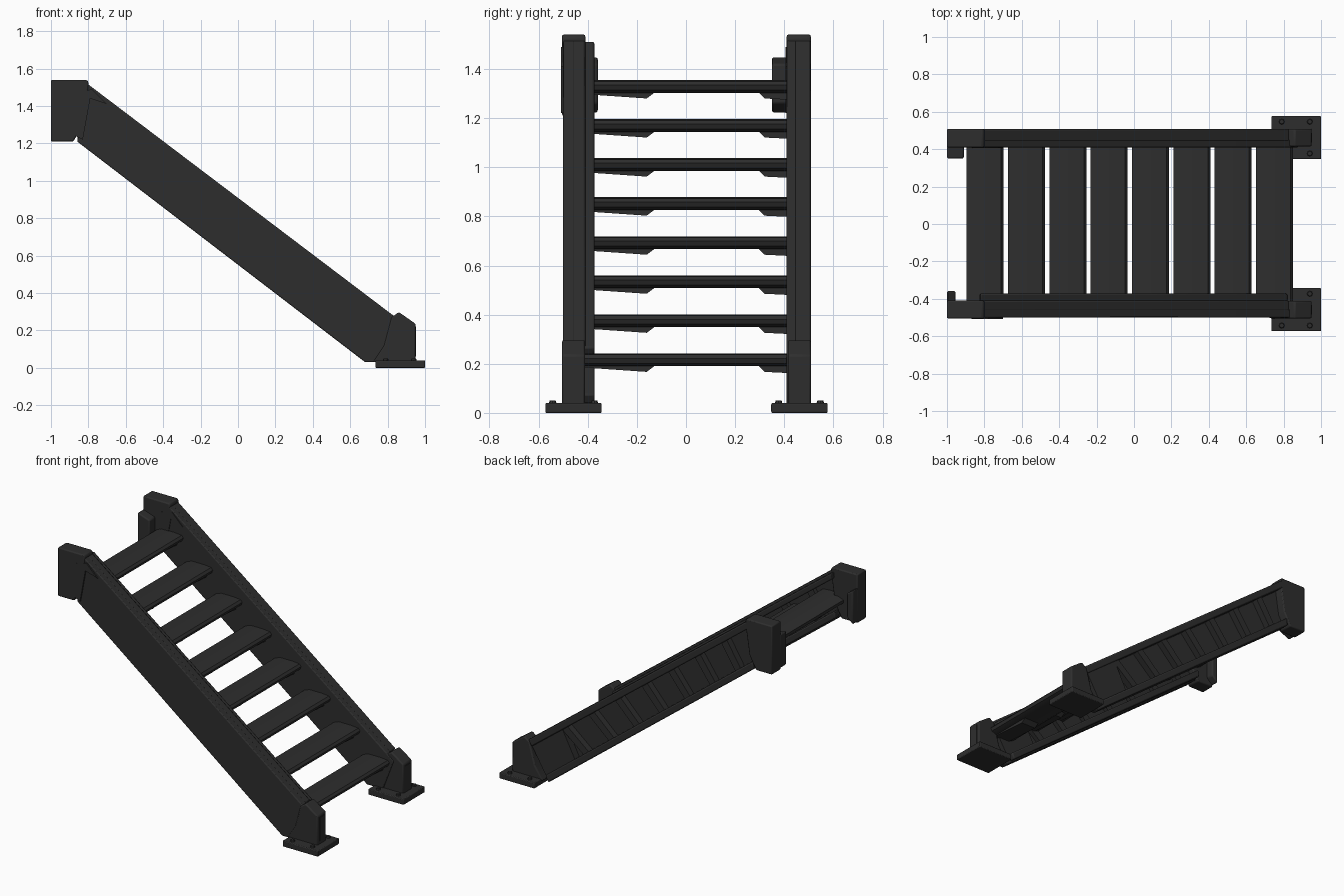
import bpy
import bmesh
from mathutils import Vector

cube = bpy.data.objects.get("Cube")
if cube:
    bpy.data.objects.remove(cube, do_unlink=True)

black = bpy.data.materials.new("charcoal black")
black.use_nodes = True
color = (0.027, 0.027, 0.027, 1)
black.diffuse_color = color
shader = black.node_tree.nodes["Principled BSDF"]
shader.inputs["Base Color"].default_value = color
shader.inputs["Roughness"].default_value = 0.8


def finish(name, bm, bevel=0.0):
    bmesh.ops.recalc_face_normals(bm, faces=bm.faces)
    mesh = bpy.data.meshes.new(name)
    bm.to_mesh(mesh)
    bm.free()
    mesh.materials.append(black)
    obj = bpy.data.objects.new(name, mesh)
    bpy.context.collection.objects.link(obj)
    if bevel:
        mod = obj.modifiers.new("soft edges", "BEVEL")
        mod.width = bevel
        mod.segments = 2
    bpy.ops.object.select_all(action="DESELECT")
    obj.select_set(True)
    bpy.context.view_layer.objects.active = obj
    bpy.ops.object.shade_smooth_by_angle(angle=0.6)
    return obj


def prism(name, points, y0, y1, bevel=0.0):
    """Side profile in x and z, pulled along y."""
    bm = bmesh.new()
    face = bm.faces.new([bm.verts.new((x, y0, z)) for x, z in points])
    ext = bmesh.ops.extrude_face_region(bm, geom=[face])
    moved = [v for v in ext["geom"] if isinstance(v, bmesh.types.BMVert)]
    bmesh.ops.translate(bm, verts=moved, vec=(0, y1 - y0, 0))
    return finish(name, bm, bevel)


def box(name, x, y, z, bevel=0.0):
    pts = [(x[0], z[0]), (x[1], z[0]), (x[1], z[1]), (x[0], z[1])]
    return prism(name, pts, y[0], y[1], bevel)


def bolt(name, x, y, z):
    bm = bmesh.new()
    bmesh.ops.create_cone(bm, cap_ends=True, segments=8, radius1=0.016,
                          radius2=0.012, depth=0.014)
    bmesh.ops.translate(bm, verts=bm.verts, vec=(x, y, z))
    return finish(name, bm)


# Edges of the sloping beam, from head to foot
top_a, top_b = Vector((-0.82, 1.53)), Vector((0.83, 0.28))
low_a, low_b = Vector((-0.86, 1.21)), Vector((0.68, 0.03))


def strip(t0, t1, s0, s1):
    """Patch of the beam: t runs along the slope, s from low to high edge."""
    def at(t, s):
        return low_a.lerp(low_b, t).lerp(top_a.lerp(top_b, t), s)
    return [at(t0, s0), at(t1, s0), at(t1, s1), at(t0, s1)]


def stringer(side, y0, web, full, lip):
    # Solid web, then rims and ribs that leave a recessed channel
    outline = [low_a, low_b, (0.80, 0.03), (0.88, 0.24), top_b, top_a]
    prism(side + "_stringer_web", outline, y0, web, 0.006)
    prism(side + "_stringer_top_rim", strip(0, 1, 0.84, 1), web - 0.01, full, 0.008)
    prism(side + "_stringer_bottom_rim", strip(0, 1, 0, 0.16), web - 0.01, full, 0.008)
    if lip > full:
        prism(side + "_top_lip", strip(0, 1, 0.82, 0.95), full - 0.01, lip, 0.008)
        prism(side + "_bottom_lip", strip(0, 1, 0.03, 0.18), full - 0.01, lip, 0.008)
    for i in range(8):
        t = 0.06 + i * 0.122
        rib = [strip(t, t + 0.025, 0.1, 0.5)[k] for k in (0, 1)]
        rib += [strip(t + 0.05, t + 0.075, 0.5, 0.9)[k] for k in (2, 3)]
        prism(side + f"_stringer_rib_{i + 1}", rib, web - 0.01, full - 0.015)
    # Lower end of the channel is closed
    prism(side + "_stringer_end", strip(0.86, 1, 0.05, 0.95), web - 0.01, full - 0.01)


def head(side, y0, y1, tab_y, tab_x):
    profile = [(-1, 1.21), (-0.88, 1.21), (-0.83, 1.30), (-0.80, 1.50),
               (-0.80, 1.53), (-0.81, 1.54), (-1, 1.54)]
    prism(side + "_head_block", profile, y0, y1, 0.008)
    # Side collar over the beam and a bolted wall tab
    collar = [(-0.87, 1.24), (-0.83, 1.22), (-0.79, 1.44), (-0.70, 1.41),
              (-0.78, 1.49), (-0.86, 1.47)]
    prism(side + "_head_collar", collar, y0 - 0.004, y0 + 0.02)
    tab = [(-1, 1.22), (tab_x, 1.26), (tab_x, 1.42), (-1, 1.45)]
    prism(side + "_wall_tab", tab, tab_y[0], tab_y[1], 0.008)


def foot(side, yc):
    profile = [(0.72, 0.03), (0.95, 0.03), (0.95, 0.235), (0.86, 0.298),
               (0.82, 0.27), (0.78, 0.12)]
    prism(side + "_foot_block", profile, yc - 0.047, yc + 0.047, 0.008)
    box(side + "_foot_front_panel", (0.94, 0.953), (yc - 0.025, yc + 0.025), (0.06, 0.22))
    box(side + "_foot_plate", (0.735, 1.0), (yc - 0.115, yc + 0.115), (0, 0.04), 0.005)
    for dy in (-0.085, 0.085):
        for x in (0.79, 0.94):
            bolt(side + "_foot_bolt", x, yc + dy, 0.044)


stringer("right", -0.5, -0.455, -0.41, -0.372)
stringer("left", 0.41, 0.45, 0.508, 0.508)
head("right", -0.505, -0.41, (-0.42, -0.358), -0.955)
head("left", 0.41, 0.508, (0.35, 0.42), -0.91)
foot("right", -0.458)
foot("left", 0.462)

# Treads with rounded noses and angled supports underneath
for i in range(8):
    x = -0.895 + 0.221 * i
    z = 1.355 - 0.159 * i
    tread = [(x, z - 0.035), (x + 0.03, z - 0.052), (x + 0.16, z - 0.052),
             (x + 0.19, z - 0.04), (x + 0.198, z - 0.02), (x + 0.185, z - 0.005),
             (x + 0.13, z), (x + 0.04, z), (x, z - 0.015)]
    prism(f"tread_{i + 1}", tread, -0.46, 0.42)
    for name, wall, far, toe in (("right", -0.45, -0.12, -0.16),
                                 ("left", 0.42, 0.29, 0.32)):
        bm = bmesh.new()
        high, deep = z - 0.045, z - 0.075
        root = z - 0.055 if name == "right" else z - 0.08
        section = [(wall, high), (far, high), (toe, deep), (wall, root)]
        loops = [[bm.verts.new((x + dx, y, h)) for y, h in section]
                 for dx in (0.04, 0.15)]
        bm.faces.new(loops[0])
        bm.faces.new(loops[1])
        for k in range(4):
            n = (k + 1) % 4
            bm.faces.new((loops[0][k], loops[0][n], loops[1][n], loops[1][k]))
        finish(f"{name}_tread_support_{i + 1}", bm)
